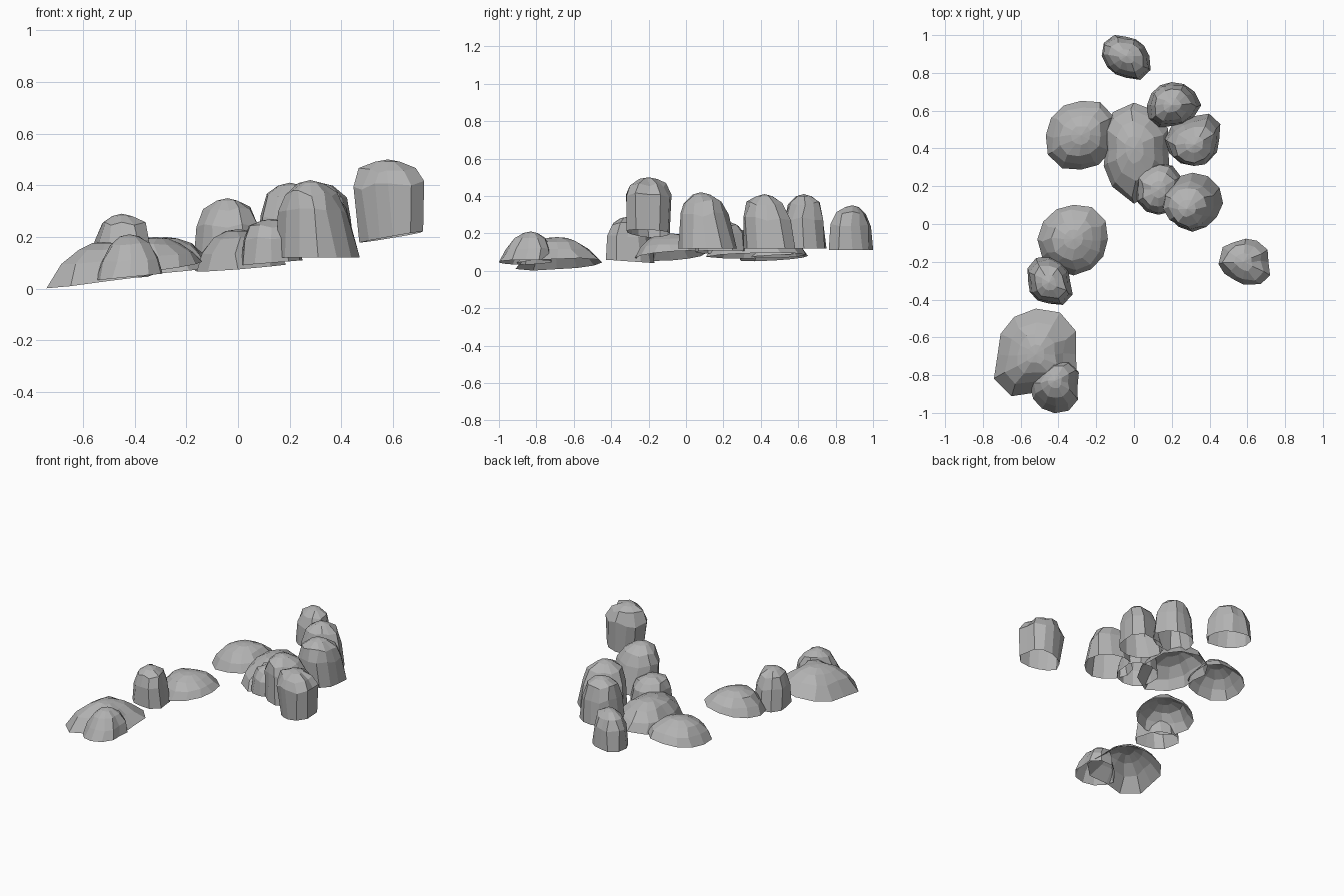
import bpy, bmesh, math, random

random.seed(4)
stone = bpy.data.materials.new("grey stone")
stone.diffuse_color = (0.45, 0.45, 0.45, 1)
SIDES = 12

# profiles: (share of plan radius, share of height)
TALL = [(1, 0), (0.91, 0.55), (0.70, 0.83), (0.33, 0.96)]
TAPER = [(1, 0), (0.83, 0.60), (0.64, 0.83), (0.30, 0.96)]
BULGE = [(0.86, 0), (0.98, 0.66), (0.74, 0.86), (0.35, 0.97)]
FLAT = [(1, 0), (0.86, 0.40), (0.60, 0.76), (0.28, 0.95)]
CONE = [(1, 0), (0.72, 0.50), (0.48, 0.82), (0.22, 0.97)]


def rock(name, centre, plan, base, top, profile, tilt=(0, 0), lean=(0, 0)):
    """Open-bottomed faceted shell; plan = radii every 45 degrees from +x."""
    bm = bmesh.new()
    cx, cy = centre
    rings = []
    for k, (s, h) in enumerate(profile):
        ring = []
        for i in range(SIDES):
            t = i / SIDES * 8
            a = int(t)
            r = plan[a] * (1 - t + a) + plan[(a + 1) % 8] * (t - a)
            ang = i * 2 * math.pi / SIDES
            if k:
                r *= random.uniform(0.93, 1.05)
                ang += random.uniform(-0.1, 0.1)
            else:
                r *= 1.01
            dx, dy = r * s * math.cos(ang), r * s * math.sin(ang)
            z = base + (top - base) * h + (tilt[0] * dx + tilt[1] * dy) * (1 - h)
            if 0 < k < 3:
                z += random.uniform(-0.04, 0.04) * (top - base)
            ring.append(bm.verts.new((cx + dx + lean[0] * h, cy + dy + lean[1] * h, max(z, 0))))
        rings.append(ring)
    apex = bm.verts.new((cx + lean[0], cy + lean[1], top))
    for lo, hi in zip(rings, rings[1:]):
        for i in range(SIDES):
            j = (i + 1) % SIDES
            bm.faces.new((lo[i], lo[j], hi[j], hi[i]))
    for i in range(SIDES):
        bm.faces.new((rings[-1][i], rings[-1][(i + 1) % SIDES], apex))
    mesh = bpy.data.meshes.new(name)
    bm.to_mesh(mesh)
    bm.free()
    mesh.materials.append(stone)
    bpy.context.collection.objects.link(bpy.data.objects.new(name, mesh))


# upright boulders
rock("boulder_far_back", (-0.04, 0.89), (.12, .10, .10, .14, .13, .11, .115, .16), 0.11, 0.35, TALL)
rock("boulder_back", (0.20, 0.63), (.155, .13, .12, .12, .13, .15, .11, .12), 0.12, 0.41, TALL)
rock("boulder_right", (0.32, 0.45), (.13, .17, .12, .13, .155, .15, .14, .14), 0.12, 0.41, TALL,
     lean=(0, -0.03))
rock("boulder_inner", (0.13, 0.18), (.11, .15, .14, .14, .12, .13, .13, .13), 0.10, 0.27, TALL,
     tilt=(0.08, 0))
rock("boulder_front", (0.31, 0.11), (.16, .165, .16, .16, .16, .14, .15, .14), 0.12, 0.42, TAPER,
     lean=(-0.03, -0.03))
rock("boulder_lone", (0.60, -0.20), (.125, .14, .13, .13, .15, .11, .13, .17), 0.20, 0.50, BULGE,
     tilt=(0.17, -0.03), lean=(-0.02, 0))
rock("boulder_left", (-0.45, -0.30), (.11, .12, .13, .14, .11, .12, .12, .16), 0.05, 0.29, TALL,
     tilt=(0, -0.07), lean=(0, -0.01))

# flat mounds, tilted with the slope
rock("mound_back_left", (-0.28, 0.47), (.17, .21, .18, .18, .185, .21, .18, .18), 0.07, 0.20, FLAT,
     tilt=(0.08, 0.05))
rock("mound_centre", (0.0, 0.40), (.18, .22, .24, .21, .15, .20, .29, .23), 0.08, 0.23, FLAT,
     tilt=(0.08, 0.02))
rock("mound_left", (-0.32, -0.08), (.18, .20, .18, .18, .19, .19, .19, .18), 0.08, 0.20, FLAT,
     tilt=(0.13, 0.06))
rock("mound_front_left", (-0.52, -0.69), (.21, .26, .24, .22, .20, .28, .20, .27), 0.035, 0.18, CONE,
     tilt=(0.13, 0.04))
rock("mound_front", (-0.42, -0.86), (.12, .16, .14, .10, .13, .13, .14, .15), 0.045, 0.21, FLAT,
     tilt=(0.10, 0), lean=(0.0, 0.03))
